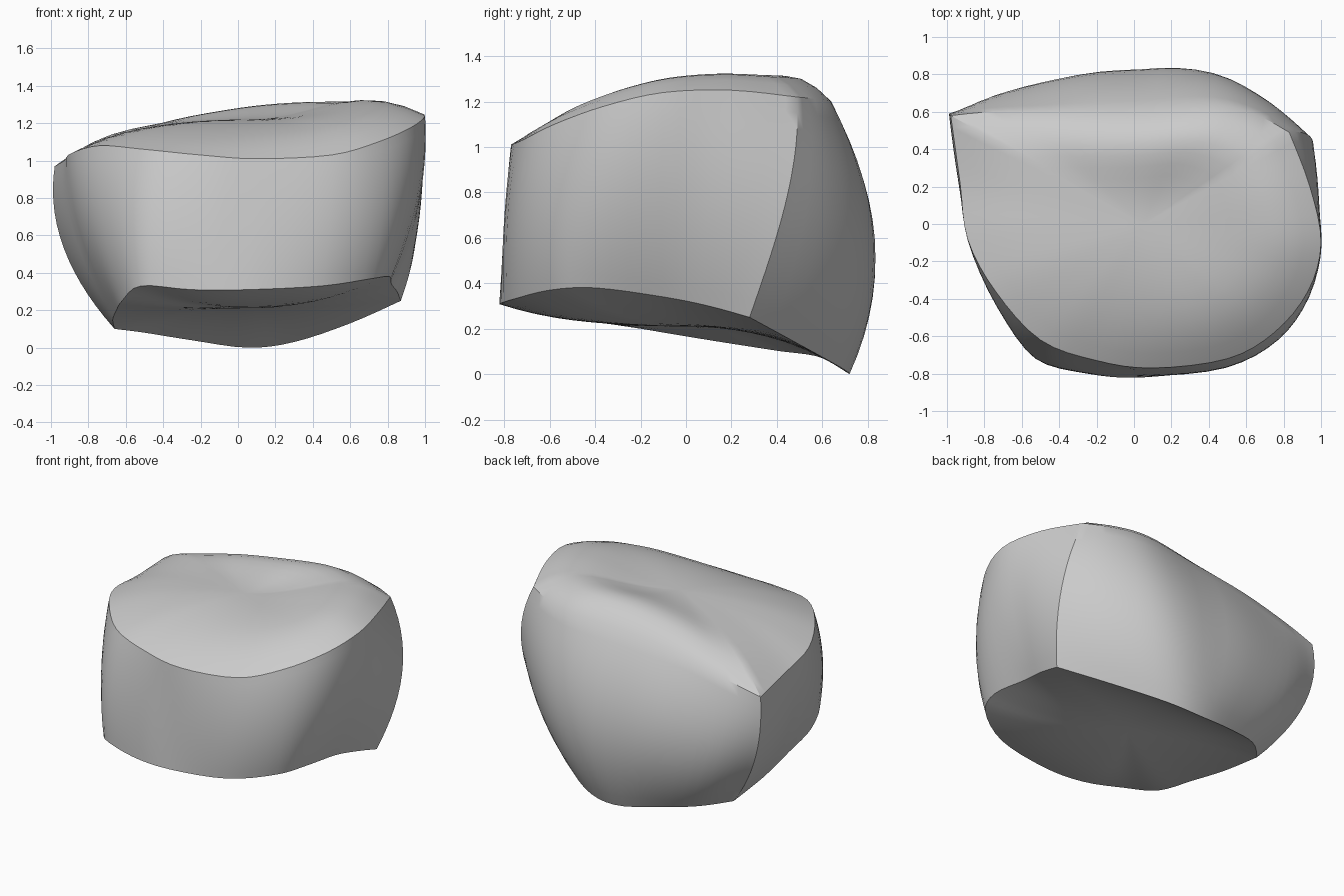
import bpy, bmesh, math
from mathutils import Vector

cube = bpy.data.objects.get("Cube")
if cube:
    bpy.data.objects.remove(cube, do_unlink=True)

# Rim control points: upper xyz, lower xyz, starting at the front towards +x
RIMS = [
    (.1, -.77, 1.01, .05, -.82, .31), (.5, -.72, 1.03, .45, -.76, .33),
    (.75, -.58, 1.1, .72, -.6, .37), (.93, -.36, 1.18, .81, -.4, .38),
    (1, -.1, 1.24, .82, -.1, .34), (.94, .2, 1.25, .85, .1, .3),
    (.83, .49, 1.22, .87, .28, .25), (.64, .59, 1.21, .6, .5, .13),
    (.4, .64, 1.2, .3, .68, .03), (0, .61, 1.17, .05, .72, 0),
    (-.4, .6, 1.12, -.25, .66, .04), (-.75, .6, 1.03, -.5, .57, .08),
    (-.98, .58, .97, -.66, .42, .1), (-.93, .22, 1, -.67, .1, .15),
    (-.89, -.08, 1.04, -.65, -.2, .2), (-.74, -.36, 1.08, -.62, -.5, .25),
    (-.5, -.62, 1.06, -.52, -.72, .33), (-.2, -.73, 1.03, -.25, -.8, .31),
]
CORNERS = (6, 12)
STEPS = 4
WALL_ROWS = 14
CAP_ROWS = 10


def closed_curve(points):
    """Smooth closed curve through the points, broken at the corners."""
    count, result = len(points), []
    for i in range(count):
        j = (i + 1) % count
        a, b = points[i], points[j]
        before = a if i in CORNERS else points[i - 1]
        after = b if j in CORNERS else points[(j + 1) % count]
        for k in range(STEPS):
            t = k / STEPS
            result.append(((2 * a) + (b - before) * t
                           + (2 * before - 5 * a + 4 * b - after) * t ** 2
                           + (3 * a - before - 3 * b + after) * t ** 3) / 2)
    return result


def bulged(upper, lower, t):
    """Point on the side wall, swelling most at the back."""
    point = upper.lerp(lower, t)
    out = Vector((point.x, point.y, 0)).normalized()
    swell = .155 * max(0, out.y) + .06 * abs(out.x)
    return point + out * swell * 4 * t * (1 - t)


def cap_ring(rim, centre, s, bump, tilt_x, tilt_y):
    """Copy of a rim shrunk towards the middle of its end face."""
    ring = []
    for p in rim:
        side = (p - centre).normalized()
        q = centre.lerp(p, s)
        q.z = centre.z + (p.z - centre.z) * s * s
        q.z += math.sin(math.pi * s * s) * (bump + tilt_x * side.x + tilt_y * side.y)
        ring.append(q)
    return ring


def bridge(bm, first, second):
    n = len(first)
    for i in range(n):
        j = (i + 1) % n
        bm.faces.new((first[i], first[j], second[j], second[i]))


upper_rim = closed_curve([Vector(r[:3]) for r in RIMS])
lower_rim = closed_curve([Vector(r[3:]) for r in RIMS])
upper_centre = Vector((.05, 0, 1.22))
lower_centre = Vector((.05, 0, .21))

# Stack of rings: raised upper face, swelling wall, shallow lower face
rings = [cap_ring(upper_rim, upper_centre, k / CAP_ROWS, .05, .03, .04)
         for k in range(1, CAP_ROWS)]
rings += [[bulged(u, l, k / WALL_ROWS) for u, l in zip(upper_rim, lower_rim)]
          for k in range(WALL_ROWS + 1)]
rings += [cap_ring(lower_rim, lower_centre, k / CAP_ROWS, 0, 0, .01)
          for k in range(CAP_ROWS - 1, 0, -1)]

bm = bmesh.new()
loops = [[bm.verts.new(p) for p in ring] for ring in rings]
for first, second in zip(loops, loops[1:]):
    bridge(bm, first, second)
for centre, loop in ((upper_centre, loops[0]), (lower_centre, loops[-1])):
    hub = bm.verts.new(centre)
    for i, vert in enumerate(loop):
        bm.faces.new((hub, vert, loop[(i + 1) % len(loop)]))
bmesh.ops.recalc_face_normals(bm, faces=bm.faces)

mesh = bpy.data.meshes.new("rounded_block")
bm.to_mesh(mesh)
bm.free()
block = bpy.data.objects.new("rounded_block", mesh)
bpy.context.collection.objects.link(block)

# Plain grey surface
grey = bpy.data.materials.new("grey")
grey.use_nodes = True
grey.diffuse_color = (.6, .6, .6, 1)
grey.node_tree.nodes["Principled BSDF"].inputs["Base Color"].default_value = (.6, .6, .6, 1)
mesh.materials.append(grey)

bpy.ops.object.select_all(action='DESELECT')
block.select_set(True)
bpy.context.view_layer.objects.active = block
bpy.ops.object.shade_smooth_by_angle(angle=math.radians(35))
